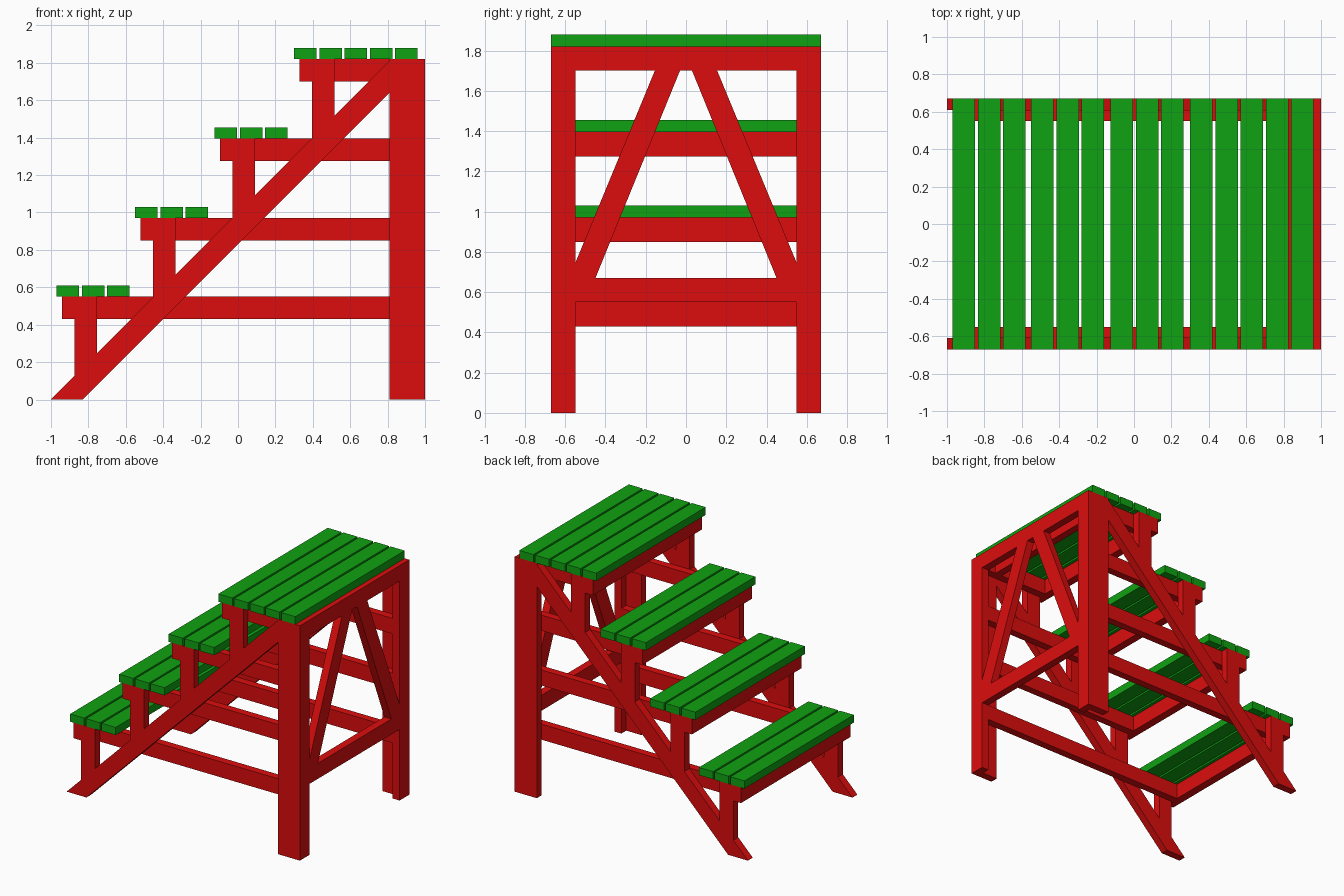
import bpy, bmesh
from mathutils import Vector

if "Cube" in bpy.data.objects:
    bpy.data.objects.remove(bpy.data.objects["Cube"])


def material(name, color):
    m = bpy.data.materials.new(name)
    m.diffuse_color = color
    m.use_nodes = True
    m.node_tree.nodes["Principled BSDF"].inputs["Base Color"].default_value = m.diffuse_color
    return m


RED = material("red_paint", (0.72, 0.004, 0.004, 1))
GREEN = material("green_paint", (0.005, 0.36, 0.006, 1))


def prism(name, points, depth, mat):
    """Extrude a 3D outline along a depth vector."""
    bm = bmesh.new()
    face = bm.faces.new([bm.verts.new(p) for p in points])
    ext = bmesh.ops.extrude_face_region(bm, geom=[face])
    moved = [v for v in ext["geom"] if isinstance(v, bmesh.types.BMVert)]
    bmesh.ops.translate(bm, verts=moved, vec=Vector(depth))
    bmesh.ops.recalc_face_normals(bm, faces=bm.faces)
    mesh = bpy.data.meshes.new(name)
    bm.to_mesh(mesh)
    bm.free()
    mesh.materials.append(mat)
    ob = bpy.data.objects.new(name, mesh)
    bpy.context.collection.objects.link(ob)
    return ob


def board(name, x0, x1, y0, y1, z0, z1, mat=RED):
    pts = [(x0, y0, z0), (x1, y0, z0), (x1, y1, z0), (x0, y1, z0)]
    return prism(name, pts, (0, 0, z1 - z0), mat)


def side_profile(name, xz, side):
    """Board in the outer side plane, given as an x-z outline."""
    return prism(name, [(x, side * 0.61, z) for x, z in xz], (0, side * 0.06, 0), RED)


Y = 0.67          # half width
T, W = 0.06, 0.12  # board thickness and width
STEPS = [(-0.94, 0.55, 3), (-0.52, 0.97, 3), (-0.095, 1.395, 3), (0.33, 1.82, 5)]

for side, tag in ((-1, "right"), (1, "left")):
    # L-shaped rear post
    corner = [(0.81, 0.67), (0.81, 0.61), (0.94, 0.61), (0.94, 0.55), (1, 0.55), (1, 0.67)]
    prism("rear_post_" + tag, [(x, side * y, 0) for x, y in corner], (0, 0, 1.82), RED)
    # Sloping stringer
    side_profile("stringer_" + tag,
                 [(-1, 0), (-0.83, 0), (0.81, 1.64), (0.81, 1.81)], side)
    # Uprights and horizontal rails for every step
    for i, (x, z, n) in enumerate(STEPS, 1):
        a = x + 0.065
        side_profile(f"upright_{i}_{tag}",
                     [(a, a + 1), (a + W, a + W + 1), (a + W, z), (a, z)], side)
        ya, yb = sorted((side * 0.55, side * 0.61))
        board(f"rail_{i}_{tag}", a, 0.94, ya, yb, z - W, z)
    # Diagonal brace in the back frame
    brace = [(0.55, 0.67), (0.45, 0.67), (0.03, 1.70), (0.155, 1.70), (0.55, 0.745)]
    prism("back_brace_" + tag, [(0.94, side * y, z) for y, z in brace], (T, 0, 0), RED)

# Front cross boards and plank treads
for i, (x, z, n) in enumerate(STEPS, 1):
    board(f"cross_board_{i}", x, x + 0.065, -Y, Y, z - W, z)
    for k in range(n):
        px = x - 0.03 + k * 0.135
        board(f"tread_{i}_plank_{k + 1}", px, px + W, -Y, Y, z, z + T, GREEN)

# Back frame beams and inner deck beam
board("back_beam_low", 0.94, 1, -0.55, 0.55, 0.55, 0.67)
board("back_beam_top", 0.94, 1, -0.55, 0.55, 1.70, 1.82)
board("deck_beam", 0.81, 0.87, -0.55, 0.55, 1.70, 1.82)
